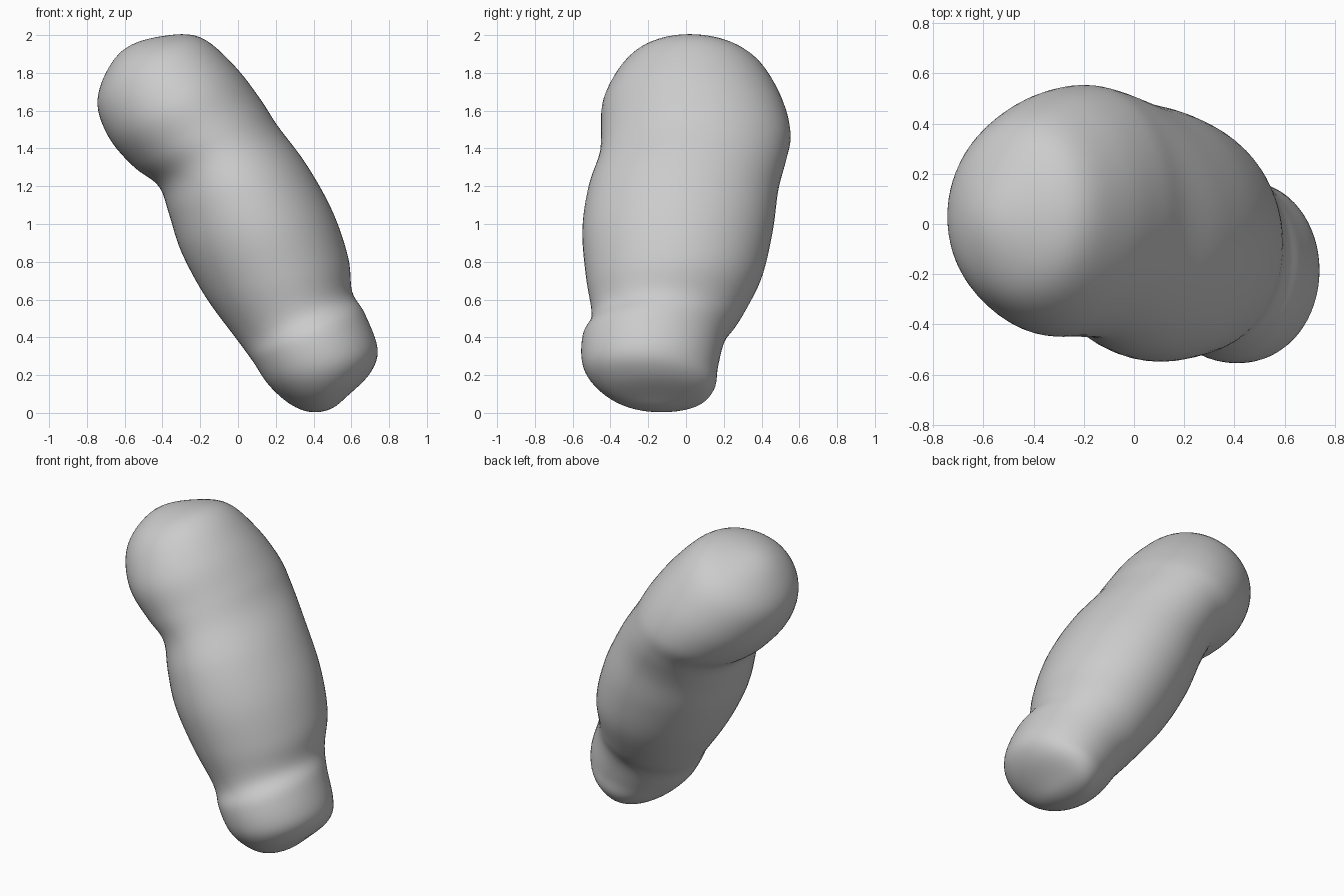
import bpy, math
from mathutils import Vector

if "Cube" in bpy.data.objects:
    bpy.data.objects.remove(bpy.data.objects["Cube"])

# Tilted oval sections, top to bottom: left x,z  right x,z  front y, back y
SECTIONS = [
    (-0.590, 1.935, -0.590, 1.935, 0.01, 0.01),
    (-0.70, 1.80, -0.40, 1.995, -0.20, 0.22),
    (-0.745, 1.63, -0.20, 1.99, -0.34, 0.40),
    (-0.68, 1.45, -0.02, 1.84, -0.44, 0.51),
    (-0.55, 1.30, 0.12, 1.66, -0.45, 0.555),
    (-0.42, 1.20, 0.21, 1.52, -0.46, 0.535),
    (-0.365, 1.05, 0.36, 1.32, -0.52, 0.49),
    (-0.30, 0.85, 0.50, 1.07, -0.55, 0.46),
    (-0.17, 0.61, 0.585, 0.82, -0.53, 0.40),
    (0.00, 0.38, 0.605, 0.64, -0.50, 0.29),
    (0.08, 0.27, 0.67, 0.53, -0.55, 0.21),
    (0.16, 0.15, 0.74, 0.34, -0.545, 0.17),
    (0.27, 0.05, 0.70, 0.21, -0.46, 0.15),
    (0.38, 0.005, 0.58, 0.09, -0.32, 0.06),
    (0.49, 0.02, 0.49, 0.02, -0.14, -0.14),
]
SIDES, STEPS = 64, 6


def frame(s):
    """Centre, sideways radius vector and depth radius of a section."""
    lx, lz, rx, rz, y0, y1 = s
    return (Vector(((lx + rx) / 2, (y0 + y1) / 2, (lz + rz) / 2)),
            Vector(((rx - lx) / 2, 0, (rz - lz) / 2)),
            Vector((0, (y1 - y0) / 2, 0)))


def mirrored(f):
    return f[0], -f[1], -f[2]


def spline(p0, p1, p2, p3, t):
    return 0.5 * (2 * p1 + (p2 - p0) * t + (2 * p0 - 5 * p1 + 4 * p2 - p3) * t ** 2
                  + (3 * p1 - p0 - 3 * p2 + p3) * t ** 3)


# Mirrored end sections make the caps close roundly
frames = [frame(s) for s in SECTIONS]
frames = [mirrored(frames[1])] + frames + [mirrored(frames[-2])]

rings = []
for i in range(1, len(frames) - 2):
    for k in range(STEPS):
        rings.append([spline(*[frames[i + j][n] for j in (-1, 0, 1, 2)], k / STEPS)
                      for n in range(3)])

# Skin the rings; the first ring is the top pole
verts = [rings[0][0]]
for c, a, b in rings[1:]:
    for j in range(SIDES):
        t = 2 * math.pi * j / SIDES
        verts.append(c + a * math.cos(t) + b * math.sin(t))
verts.append(frames[-2][0])
last = len(verts) - 1
start = last - SIDES
faces = []
for j in range(SIDES):
    n = (j + 1) % SIDES
    faces.append((0, 1 + j, 1 + n))
    faces.append((last, start + n, start + j))
    for r in range(len(rings) - 2):
        p = 1 + r * SIDES
        faces.append((p + j, p + SIDES + j, p + SIDES + n, p + n))

mesh = bpy.data.meshes.new("lumpy_body")
mesh.from_pydata(verts, [], faces)
mesh.update()
body = bpy.data.objects.new("lumpy_body", mesh)
bpy.context.collection.objects.link(body)
for p in mesh.polygons:
    p.use_smooth = True

# Soften the joins between the lumps
smooth = body.modifiers.new("soften", "SMOOTH")
smooth.factor = 0.5
smooth.iterations = 3
